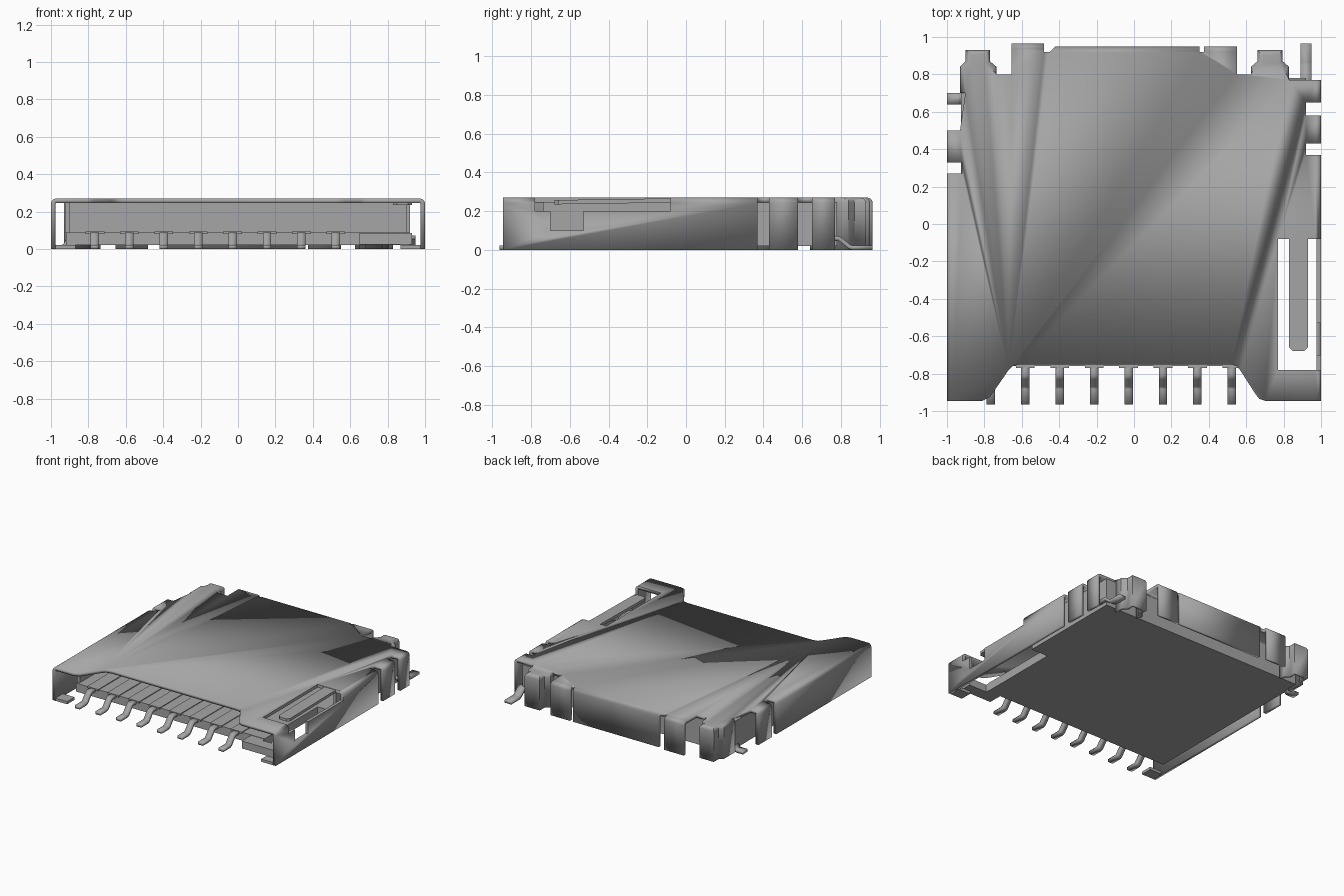
import bpy, bmesh, math
from mathutils import Vector

if "Cube" in bpy.data.objects:
    bpy.data.objects.remove(bpy.data.objects["Cube"])

GREY = (0.38, 0.38, 0.385, 1)
metal = bpy.data.materials.new("grey metal")
metal.use_nodes = True
metal.diffuse_color = GREY
metal.node_tree.nodes["Principled BSDF"].inputs["Base Color"].default_value = GREY
TOP, THICK = 0.27, 0.025


def finish(name, bm):
    mesh = bpy.data.meshes.new(name)
    bm.to_mesh(mesh)
    bm.free()
    obj = bpy.data.objects.new(name, mesh)
    bpy.context.collection.objects.link(obj)
    mesh.materials.append(metal)
    bpy.ops.object.select_all(action="DESELECT")
    obj.select_set(True)
    bpy.context.view_layer.objects.active = obj
    bpy.ops.object.shade_smooth_by_angle(angle=math.radians(35))
    return obj


def prism(name, points, depth):
    """Extrude a closed 3D polygon along a vector."""
    bm = bmesh.new()
    face = bm.faces.new([bm.verts.new(p) for p in points])
    new = bmesh.ops.extrude_face_region(bm, geom=[face])["geom"]
    verts = [v for v in new if isinstance(v, bmesh.types.BMVert)]
    bmesh.ops.translate(bm, verts=verts, vec=depth)
    bmesh.ops.recalc_face_normals(bm, faces=bm.faces)
    return finish(name, bm)


def box(name, x0, x1, y0, y1, z0, z1):
    pts = [(x0, y0, z0), (x1, y0, z0), (x1, y1, z0), (x0, y1, z0)]
    return prism(name, pts, (0, 0, z1 - z0))


def strip(name, path, direction, width, thick=0.022):
    """Bent sheet strip: path of (point, height), swept across its width."""
    bm = bmesh.new()
    side = Vector((-direction[1], direction[0], 0)) * width / 2
    rows = [[bm.verts.new(Vector(p) + s) for s in (-side, side)] for p in path]
    for a, b in zip(rows, rows[1:]):
        bm.faces.new((a[0], b[0], b[1], a[1]))
    bends = [e for e in bm.edges if len(e.link_faces) == 2]
    if bends:
        bmesh.ops.bevel(bm, geom=bends, offset=0.012, segments=3, affect="EDGES", profile=0.5)
    bmesh.ops.recalc_face_normals(bm, faces=bm.faces)
    obj = finish(name, bm)
    mod = obj.modifiers.new("sheet", "SOLIDIFY")
    mod.thickness, mod.offset = thick, 0
    return obj


def cut(target, x0, x1, y0, y1, z0, z1):
    cutter = box("slot_cutter", x0, x1, y0, y1, z0, z1)
    cutter.hide_render = True
    cutter.hide_viewport = True
    mod = target.modifiers.new("slot", "BOOLEAN")
    mod.operation, mod.object, mod.solver = "DIFFERENCE", cutter, "EXACT"


# Folded shell: each run is (is folded down, points); a run's last point joins the next run
runs = [
    (0, [(-1, -.945), (-.81, -.945), (-.77, -.925), (-.67, -.78), (-.65, -.76), (-.61, -.75),
         (.52, -.75), (.55, -.76), (.57, -.785), (.65, -.91), (.67, -.935), (.70, -.945)]),
    (1, [(1, -.945)]),
    (0, [(1, .37), (.92, .37), (.92, .43)]),
    (1, [(1, .43)]),
    (0, [(1, .58), (.92, .58), (.92, .65)]),
    (1, [(1, .65)]),
    (0, [(1, .77)]),
    (1, [(.83, .77), (.83, .84), (.795, .87), (.795, .93), (.66, .93), (.66, .87), (.625, .84)]),
    (0, [(.625, .80), (.55, .80)]),
    (1, [(.55, .95)]),
    (0, [(.375, .95), (.375, .92), (.35, .92)]),
    (1, [(.35, .95)]),
    (0, [(-.42, .95), (-.45, .92), (-.48, .92)]),
    (1, [(-.48, .965)]),
    (0, [(-.655, .965), (-.655, .80)]),
    (1, [(-.735, .80), (-.735, .84), (-.77, .87), (-.77, .93), (-.90, .93), (-.90, .87), (-.93, .84)]),
    (0, [(-.93, .70), (-.93, .50)]),
    (1, [(-1, .50)]),
    (0, [(-1, .33), (-.92, .33), (-.92, .27)]),
    (1, [(-1, .27)]),
]
outline = [(p, fold) for fold, pts in runs for p in pts]
bm = bmesh.new()
corners = [bm.verts.new((x, y, TOP)) for (x, y), fold in outline]
bm.faces.new(corners)
folds = [bm.edges.get((corners[i], corners[(i + 1) % len(corners)]))
         for i, (p, fold) in enumerate(outline) if fold]
new = bmesh.ops.extrude_edge_only(bm, edges=folds)["geom"]
walls = [v for v in new if isinstance(v, bmesh.types.BMVert)]
bmesh.ops.translate(bm, verts=walls, vec=(0, 0, -TOP))
folds = [e for e in bm.edges if len(e.link_faces) == 2 and all(v.co.z > 0.2 for v in e.verts)]
bmesh.ops.bevel(bm, geom=folds, offset=0.028, segments=4, affect="EDGES", profile=0.5)
bmesh.ops.recalc_face_normals(bm, faces=bm.faces)
if max(bm.faces, key=lambda f: f.calc_area()).normal.z < 0:
    bmesh.ops.reverse_faces(bm, faces=bm.faces)
shell = finish("shell", bm)
sheet = shell.modifiers.new("sheet", "SOLIDIFY")
sheet.thickness, sheet.offset = THICK, -1

# Side window beside the spring arm
cut(shell, .77, 1.1, -.78, -.08, .20, .4)
cut(shell, .94, 1.1, -.70, -.53, .10, .3)

# Spring arm with rounded tip
arm = [(.83, -.06), (.83, -.66), (.85, -.68), (.91, -.68), (.93, -.66), (.93, -.06)]
prism("spring_arm", [(x, y, .235 + (y + .68) * .015) for x, y in arm], (0, 0, .022))

# Front feet folded inwards under the side walls
for side, name in ((-1, "right_foot"), (1, "left_foot")):
    box(name, *sorted((side * .87, side * .985)), -.945, -.85, 0, .022)

# Insulating base with its rear wall and side rails
floor = [(-.92, -.76), (.77, -.76), (.77, -.08), (.92, -.08), (.92, .78), (.62, .78), (-.92, .78)]
prism("base", [(x, y, .02) for x, y in floor], (0, 0, .068))
box("base_rear_wall", -.92, .92, .75, .78, .088, .246)
box("right_rail", -.925, -.90, -.74, .75, .088, .246)
box("left_rail", .90, .92, -.06, .75, .088, .246)
box("base_front_lip", .65, .93, -.88, -.785, .025, .085)
box("base_lip_link", .65, .77, -.80, -.74, .025, .085)

# Row of eight contacts with bent solder tails
for i in range(8):
    x = -.765 + i * .184
    tail = [(x, -.70, .078), (x, -.815, .078), (x, -.87, .011), (x, -.965, .011)]
    strip("contact_tail", tail, (0, -1), .045)
    box("contact_blade", x - .05, x + .05, -.77, -.25, .08, .094)

# Switch terminals at the rear corners
strip("left_terminal", [(.92, .70, .06), (.92, .79, .06), (.92, .85, .011), (.92, .965, .011)], (0, 1), .06)
strip("right_terminal", [(-.85, .67, .06), (-.90, .67, .06), (-.93, .67, .011), (-1, .67, .011)], (-1, 0), .06)
